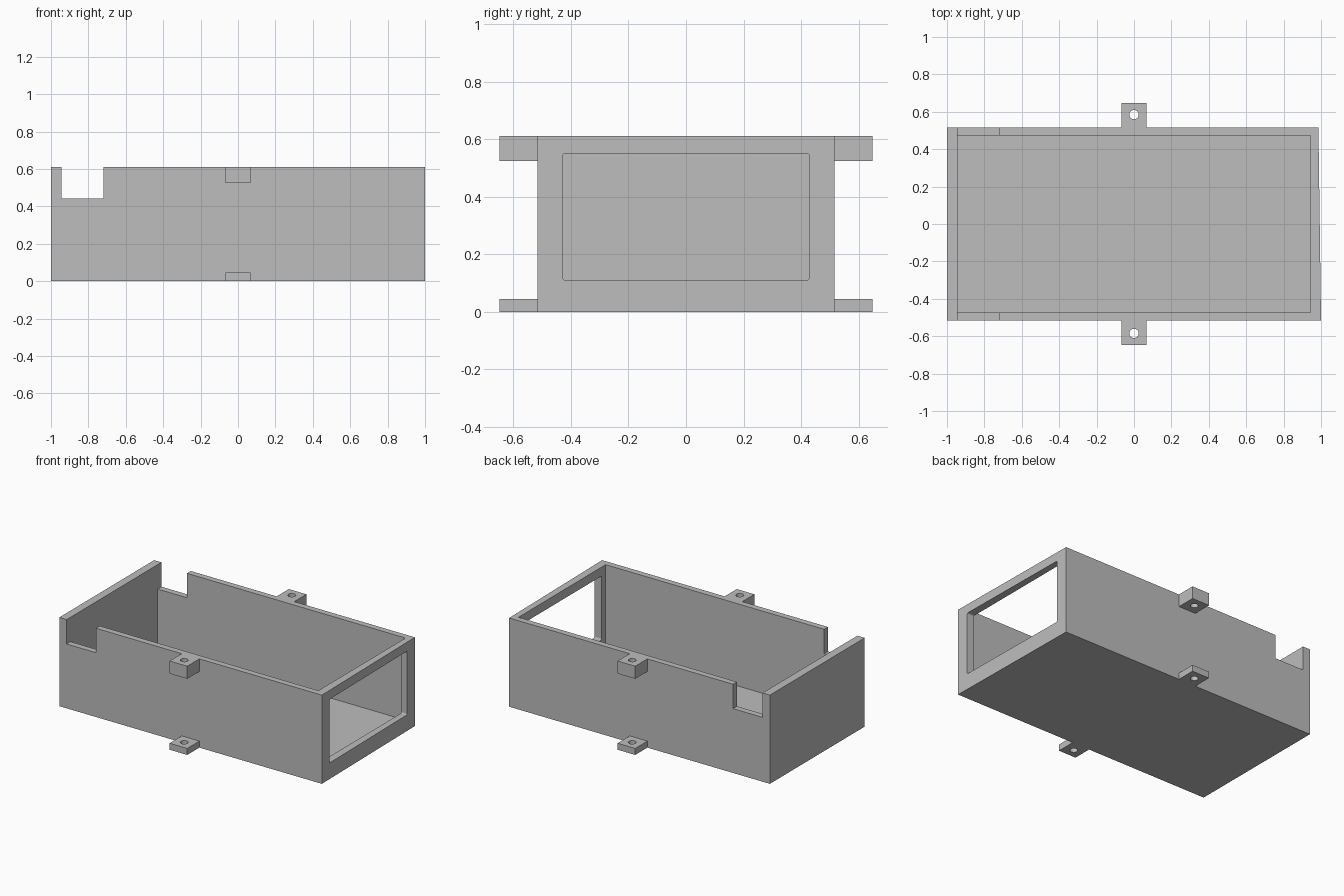
import bpy, bmesh, math

if "Cube" in bpy.data.objects:
    bpy.data.objects.remove(bpy.data.objects["Cube"])

grey = bpy.data.materials.new("grey plastic")
grey.diffuse_color = (0.51, 0.51, 0.51, 1)
grey.use_nodes = True
grey.node_tree.nodes["Principled BSDF"].inputs["Base Color"].default_value = grey.diffuse_color


def finish(bm, name):
    bmesh.ops.recalc_face_normals(bm, faces=bm.faces)
    mesh = bpy.data.meshes.new(name)
    bm.to_mesh(mesh)
    bm.free()
    mesh.materials.append(grey)
    obj = bpy.data.objects.new(name, mesh)
    bpy.context.collection.objects.link(obj)
    return obj


def box(name, lo, hi, round_x=0):
    """Box between two corners, optionally rounding its edges along x."""
    bm = bmesh.new()
    bmesh.ops.create_cube(bm, size=1)
    for v in bm.verts:
        v.co = [(a + b) / 2 + c * (b - a) for a, b, c in zip(lo, hi, v.co)]
    if round_x:
        edges = [e for e in bm.edges
                 if abs(e.verts[0].co.x - e.verts[1].co.x) > 1e-4]
        bmesh.ops.bevel(bm, geom=edges, offset=round_x, segments=3,
                        profile=0.5, affect='EDGES')
    return finish(bm, name)


def cut(obj, cutter):
    """Subtract the cutter and remove it."""
    mod = obj.modifiers.new("cut", 'BOOLEAN')
    mod.operation = 'DIFFERENCE'
    mod.solver = 'EXACT'
    mod.object = cutter
    bpy.context.view_layer.objects.active = obj
    bpy.ops.object.modifier_apply(modifier=mod.name)
    bpy.data.objects.remove(cutter)


H, Y, IX, IY, FLOOR = 0.611, 0.516, 0.944, 0.474, 0.045

# Open tray, its right end slightly out of square
tray = box("tray", (-1, -Y, 0), (1, Y, H))
for v in tray.data.vertices:
    if v.co.x > 0 and v.co.y > 0:
        v.co.x = 0.986
cut(tray, box("cavity_cutter", (-IX, -IY, FLOOR), (IX, IY, 1)))

# Notch across both long walls, beside the left end wall
cut(tray, box("notch_cutter", (-IX, -1, 0.443), (-0.72, 1, 1)))

# Window in the right end wall
cut(tray, box("window_cutter", (0.85, -0.429, 0.111), (1.2, 0.429, 0.549), 0.008))

# Screw tabs on both long sides, at the rim and at the base
for side, s in (("front", -1), ("back", 1)):
    for level, z0, z1 in (("upper", 0.524, H), ("lower", 0, FLOOR)):
        y0, y1 = sorted((s * Y, s * 0.648))
        tab = box(f"{side}_{level}_tab", (-0.067, y0, z0), (0.067, y1, z1))
        bm = bmesh.new()
        bmesh.ops.create_cone(bm, cap_ends=True, segments=24, radius1=0.025,
                              radius2=0.025, depth=2)
        bmesh.ops.translate(bm, verts=bm.verts, vec=(0, s * 0.585, 0))
        cut(tab, finish(bm, "hole_cutter"))
        tab.select_set(True)
        bpy.context.view_layer.objects.active = tab
        bpy.ops.object.shade_smooth_by_angle(angle=math.radians(30))
        tab.select_set(False)
